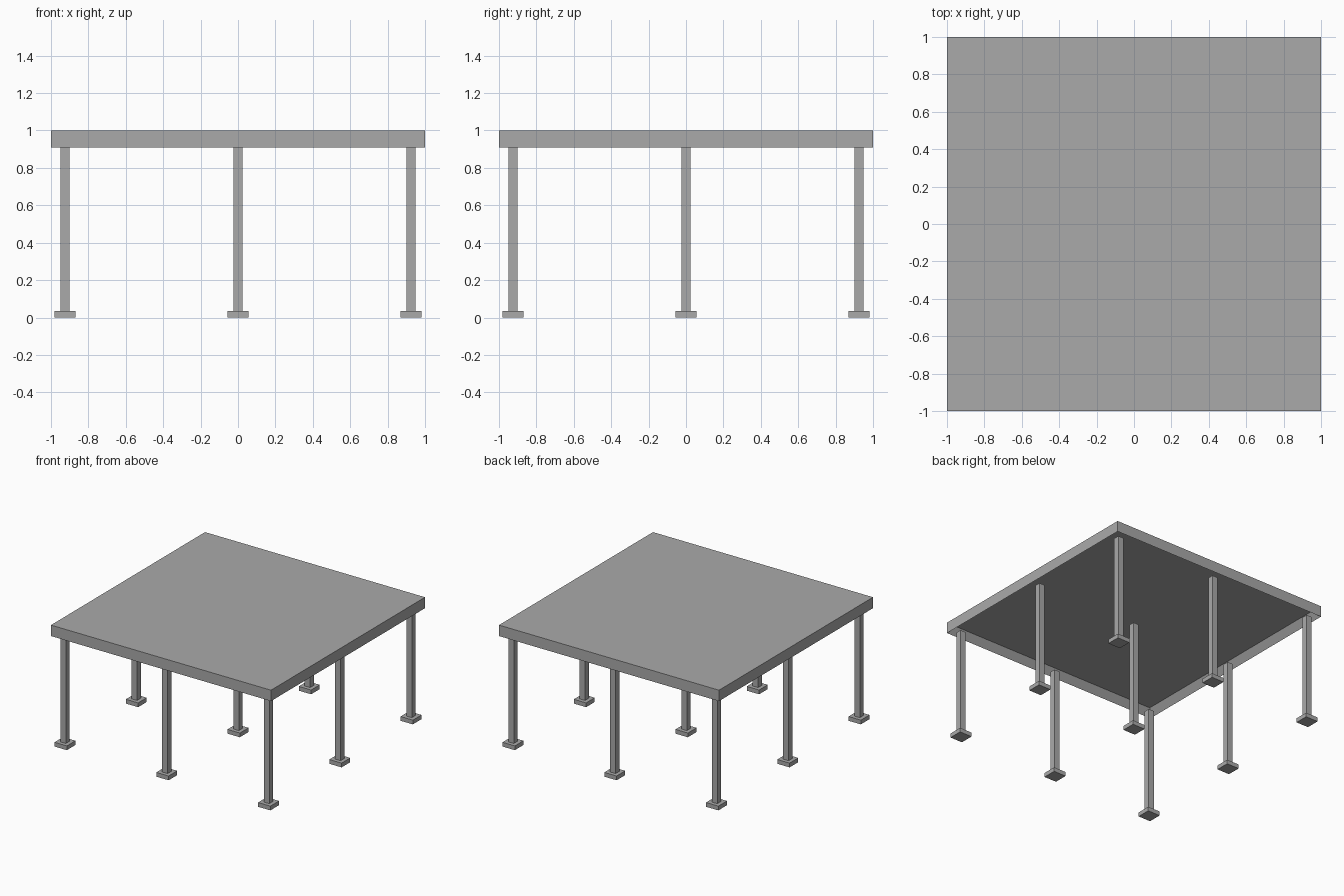
import bpy
import bmesh

default = bpy.data.objects.get("Cube")
if default:
    bpy.data.objects.remove(default, do_unlink=True)

grey = bpy.data.materials.new("plain grey")
grey.use_nodes = True
colour = (0.4, 0.4, 0.4, 1)
grey.diffuse_color = colour
grey.node_tree.nodes["Principled BSDF"].inputs["Base Color"].default_value = colour

EAVES, TOP = 0.91, 1.0         # underside of the rim, roof surface
RIM, RECESS = 0.055, 0.06      # rim width, depth of the hollow underside
FOOT, FOOT_H, POST = 0.112, 0.035, 0.05
SPACING = 0.925


def box(name, x, y, width, z0, z1):
    """Square block standing between two heights."""
    bpy.ops.mesh.primitive_cube_add(size=1, location=(x, y, (z0 + z1) / 2))
    obj = bpy.context.object
    obj.name = name
    obj.scale = (width, width, z1 - z0)
    bpy.ops.object.transform_apply(location=False, rotation=False, scale=True)
    obj.data.materials.append(grey)
    return obj


# Roof slab with a hollow underside framed by a rim
roof = box("roof", 0, 0, 2, EAVES, TOP)
bm = bmesh.new()
bm.from_mesh(roof.data)
bm.normal_update()
under = [f for f in bm.faces if f.normal.z < -0.5]
bmesh.ops.inset_region(bm, faces=under, thickness=RIM)
bmesh.ops.translate(bm, verts=under[0].verts, vec=(0, 0, RECESS))
bm.to_mesh(roof.data)
bm.free()

# Three by three grid of posts, each on a square foot
rows = {"front": -SPACING, "middle": 0, "back": SPACING}
columns = {"right": -SPACING, "centre": 0, "left": SPACING}
for row, y in rows.items():
    for column, x in columns.items():
        box(f"{row}_{column}_foot", x, y, FOOT, 0, FOOT_H)
        box(f"{row}_{column}_post", x, y, POST, FOOT_H, EAVES)
